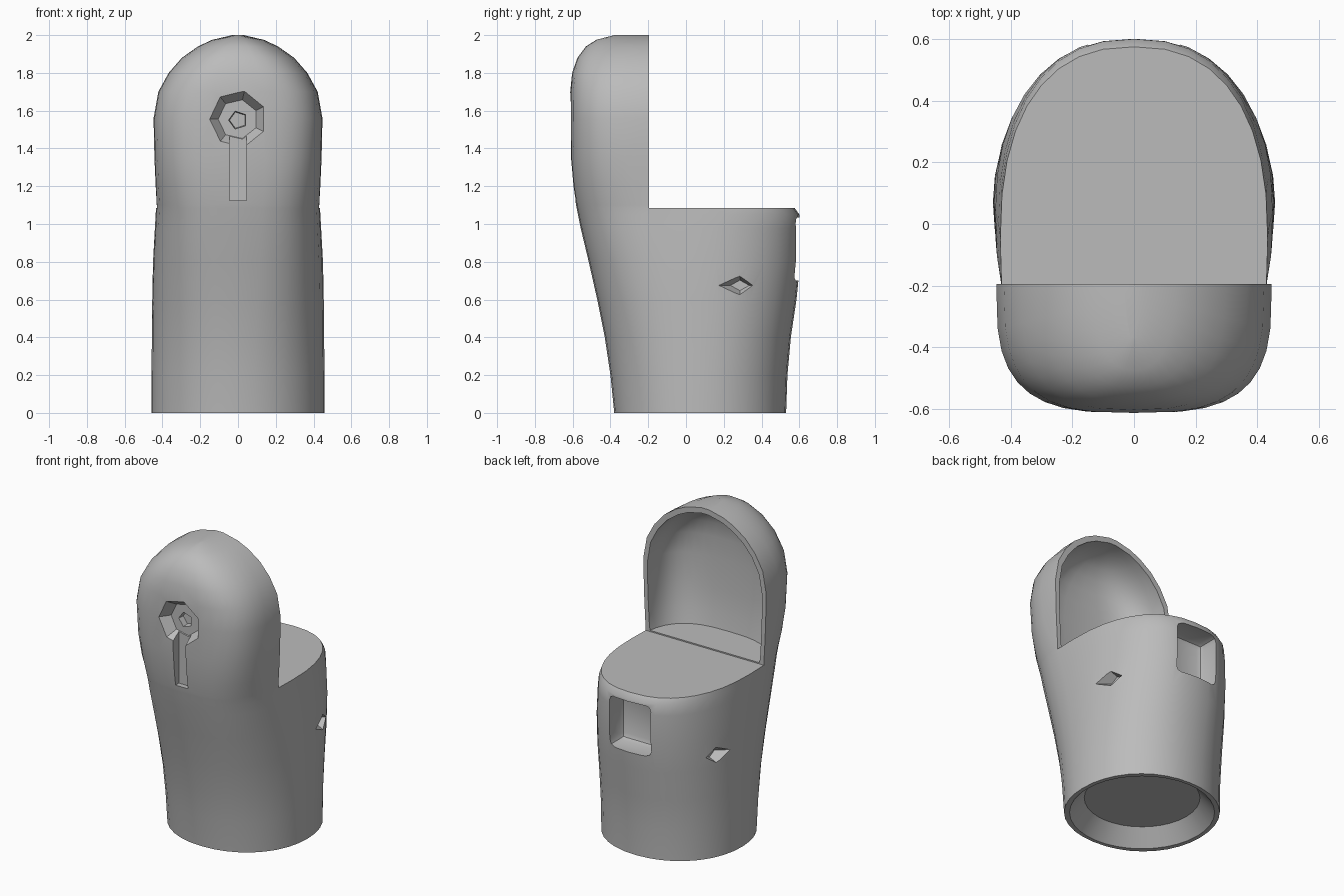
import bpy, bmesh, math
from mathutils import Matrix, Vector

default = bpy.data.objects.get("Cube")
if default:
    bpy.data.objects.remove(default, do_unlink=True)

grey = bpy.data.materials.new("plain_grey")
grey.use_nodes = True
GREY = (0.5, 0.5, 0.5, 1)
grey.diffuse_color = GREY
grey.node_tree.nodes["Principled BSDF"].inputs["Base Color"].default_value = GREY


def to_object(name, bm):
    bmesh.ops.recalc_face_normals(bm, faces=bm.faces)
    mesh = bpy.data.meshes.new(name)
    bm.to_mesh(mesh)
    bm.free()
    mesh.materials.append(grey)
    ob = bpy.data.objects.new(name, mesh)
    bpy.context.collection.objects.link(ob)
    return ob


def loft(name, rings, segments=36):
    """Skin over rings: height, half width, front, middle, back, front and back squareness."""
    bm = bmesh.new()
    loops = []
    for z, w, front, mid, back, front_n, back_n in rings:
        loop = []
        for i in range(segments):
            a = math.tau * i / segments
            c, s = math.cos(a), math.sin(a)
            reach, n = (back - mid, back_n) if s > 0 else (mid - front, front_n)
            x = w * math.copysign(abs(c) ** (2 / n), c)
            y = mid + reach * math.copysign(abs(s) ** (2 / n), s)
            loop.append(bm.verts.new((x, y, z)))
        loops.append(loop)
    for low, high in zip(loops, loops[1:]):
        for i in range(segments):
            j = (i + 1) % segments
            bm.faces.new((low[i], low[j], high[j], high[i]))
    bm.faces.new(loops[0][::-1])
    bm.faces.new(loops[-1])
    return to_object(name, bm)


def cone(name, sides, r1, r2, depth, place):
    bm = bmesh.new()
    bmesh.ops.create_cone(bm, cap_ends=True, segments=sides,
                          radius1=r1, radius2=r2, depth=depth, matrix=place)
    return to_object(name, bm)


def box(name, low, high, bevel=0):
    low, high = Vector(low), Vector(high)
    bm = bmesh.new()
    place = Matrix.Translation((low + high) / 2) @ Matrix.Diagonal((*(high - low), 1))
    bmesh.ops.create_cube(bm, size=1, matrix=place)
    if bevel:
        bmesh.ops.bevel(bm, geom=bm.edges[:], offset=bevel, segments=2,
                        profile=0.5, affect='EDGES')
    return to_object(name, bm)


def cut(target, cutter):
    cutter.hide_render = True
    mod = target.modifiers.new("cut", 'BOOLEAN')
    mod.operation = 'DIFFERENCE'
    mod.solver = 'EXACT'
    mod.object = cutter
    bpy.context.view_layer.objects.active = target
    bpy.ops.object.modifier_apply(modifier=mod.name)
    bpy.data.objects.remove(cutter, do_unlink=True)


# Round base swelling upward, then a squarer hood with a domed top
base = [
    (0, .458, -.38, .07, .53, 2.1, 2.1),
    (.2, .458, -.4, .07, .537, 2.15, 2.1),
    (.4, .456, -.43, .07, .555, 2.25, 2.15),
    (.6, .454, -.47, .06, .585, 2.4, 2.2),
    (.8, .45, -.515, .04, .605, 2.6, 2.25),
    (.98, .44, -.558, 0, .605, 2.8, 2.35),
    (1.05, .436, -.572, -.03, .6, 2.85, 2.4),
    (1.085, .434, -.579, -.05, .575, 2.9, 2.4),
]
hood = [
    (1.1, .434, -.582, -.06, .5, 2.9, 2.4),
    (1.2, .438, -.597, -.12, .3, 3, 2.5),
    (1.35, .443, -.61, -.18, .3, 3.1, 2.5),
    (1.56, .447, -.613, -.2, .3, 3.2, 2.5),
    (1.7, .422, -.613, -.2, .3, 3.1, 2.5),
    (1.8, .367, -.603, -.2, .3, 2.9, 2.5),
    (1.88, .297, -.575, -.2, .3, 2.7, 2.5),
    (1.94, .212, -.53, -.2, .3, 2.5, 2.5),
    (1.975, .137, -.475, -.2, .3, 2.3, 2.3),
    (2, .03, -.38, -.2, .3, 2, 2),
]
body = loft("hooded_body", base + hood)

# Flat seat behind the hood and the hollow inside the hood
SEAT = 1.085
BACK_OF_HOOD = -.195
cut(body, box("seat_cutter", (-1, BACK_OF_HOOD, SEAT), (1, 1, 3)))
hollow = [(SEAT + .008 + (z - hood[0][0]) * .968, w * .935, front + .13, mid, back, *n)
          for z, w, front, mid, back, *n in hood]
cut(body, loft("hood_hollow_cutter", hollow))

# Hollow underside with a raised floor and a thin rim
cut(body, cone("underside_cutter", 36, .52, .345, .2,
               Matrix.Translation((0, .075, 0))))

# Square pocket in the back
cut(body, box("back_pocket_cutter", (-.15, .44, .7), (.15, .9, 1.035), .035))

# Keyhole recess in the front with a chamfered rim and a small deeper hole
facing = Matrix.Rotation(math.pi / 2, 4, 'X')
turn = Matrix.Rotation(math.pi / 2, 4, 'Z')
cut(body, cone("keyhole_cutter", 7, .105, .245, .2,
               Matrix.Translation((0, -.645, 1.555)) @ facing @ turn))
cut(body, box("keyhole_slot_cutter", (-.045, -.8, 1.125), (.045, -.55, 1.5)))
cut(body, cone("keyhole_centre_cutter", 5, .045, .07, .2,
               Matrix.Translation((0, -.605, 1.55)) @ facing @ turn))

# Small diamond dents on both sides
for side in (-1, 1):
    place = (Matrix.Translation((side * .425, .285, .675))
             @ Matrix.Diagonal((1, 1, .55, 1))
             @ Matrix.Rotation(side * math.pi / 2, 4, 'Y'))
    cut(body, cone("side_dent_cutter", 4, .05, .14, .11, place))

# Smooth walls with crisp rims
bpy.ops.object.select_all(action='DESELECT')
body.select_set(True)
bpy.context.view_layer.objects.active = body
bpy.ops.object.shade_smooth_by_angle(angle=math.radians(35))
